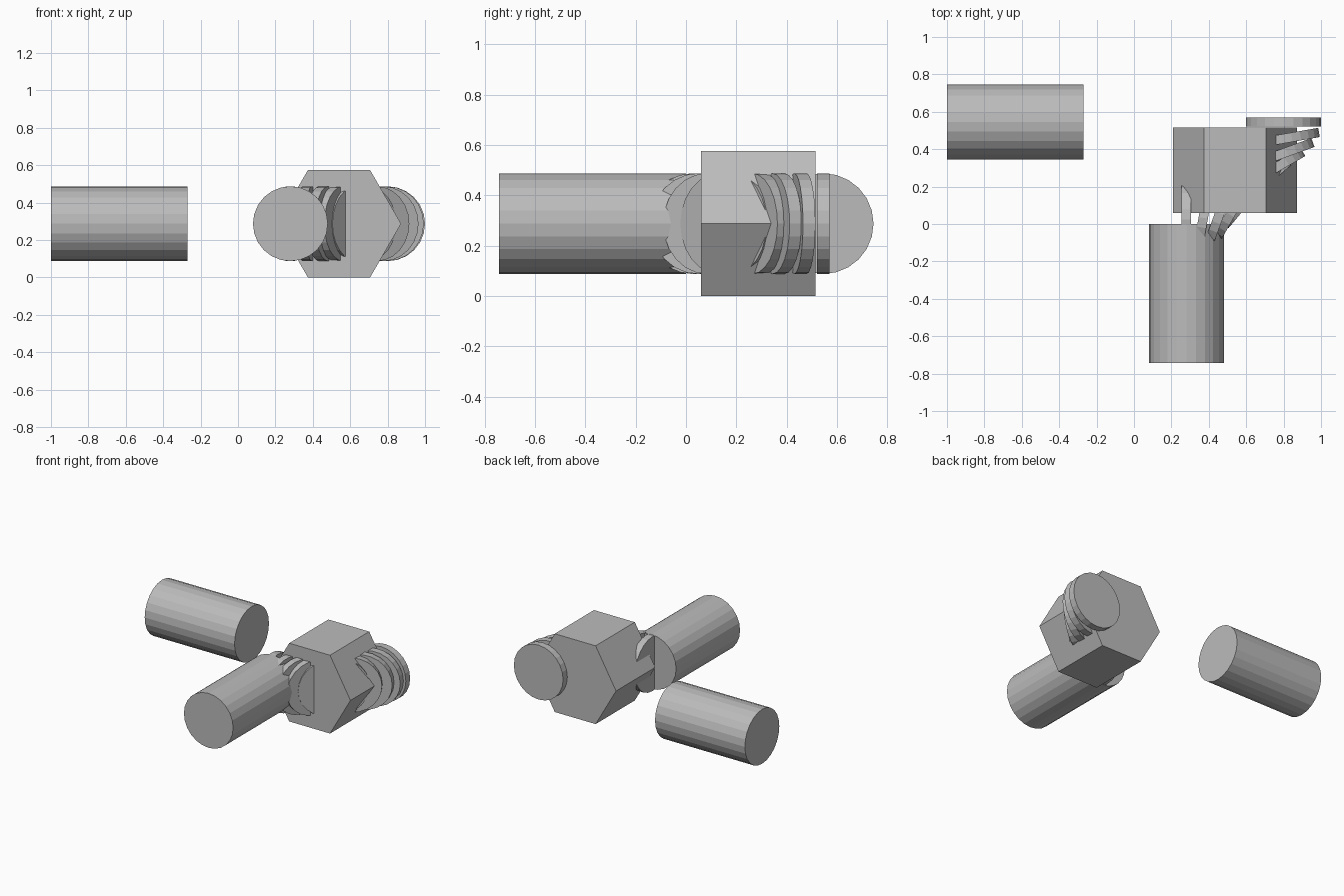
import bpy, bmesh
from math import cos, sin, radians, tau
from mathutils import Vector

if "Cube" in bpy.data.objects:
    bpy.data.objects.remove(bpy.data.objects["Cube"])

# Single plain grey
grey = bpy.data.materials.new("plain grey")
grey.use_nodes = True
grey.diffuse_color = (0.5, 0.5, 0.5, 1)
grey.node_tree.nodes["Principled BSDF"].inputs["Base Color"].default_value = grey.diffuse_color

MID_Z = 0.2875
UP = Vector((0, 0, 1))


def prism(name, x, y, axis, radius, length, sides=24):
    """Flat-sided bar lying level, centred on (x, y), running along axis."""
    axis = Vector(axis).normalized()
    across = axis.cross(UP)
    bm = bmesh.new()
    ring = [bm.verts.new((across * cos(tau * i / sides) + UP * sin(tau * i / sides)) * radius
                         - axis * length / 2) for i in range(sides)]
    base = bm.faces.new(ring)
    top = bmesh.ops.extrude_face_region(bm, geom=[base])["geom"]
    bmesh.ops.translate(bm, vec=axis * length,
                        verts=[g for g in top if isinstance(g, bmesh.types.BMVert)])
    bmesh.ops.recalc_face_normals(bm, faces=bm.faces)
    mesh = bpy.data.meshes.new(name)
    bm.to_mesh(mesh)
    bm.free()
    mesh.materials.append(grey)
    obj = bpy.data.objects.new(name, mesh)
    obj.location = (x, y, MID_Z)
    bpy.context.collection.objects.link(obj)
    return obj


PIPE_R = 0.2
BEND_X, BEND_Y, BEND_R = 0.28, 0.545, 0.52

# Two straight pipes
prism("side_pipe", -0.635, BEND_Y, (1, 0, 0), PIPE_R, 0.73)
prism("front_pipe", BEND_X, -0.371, (0, 1, 0), PIPE_R, 0.742)

# Hexagonal nut
prism("hex_nut", 0.54, 0.2875, (0, 1, 0), 0.332, 0.455, sides=6)

# Discs stepping round a quarter bend, each tilted against the bend
for step in range(10):
    a = radians(step * 10)
    prism(f"bend_disc_{step + 1}", BEND_X + BEND_R * cos(a), BEND_Y - BEND_R * sin(a),
          (-sin(a), cos(a), 0), PIPE_R, 0.05)
